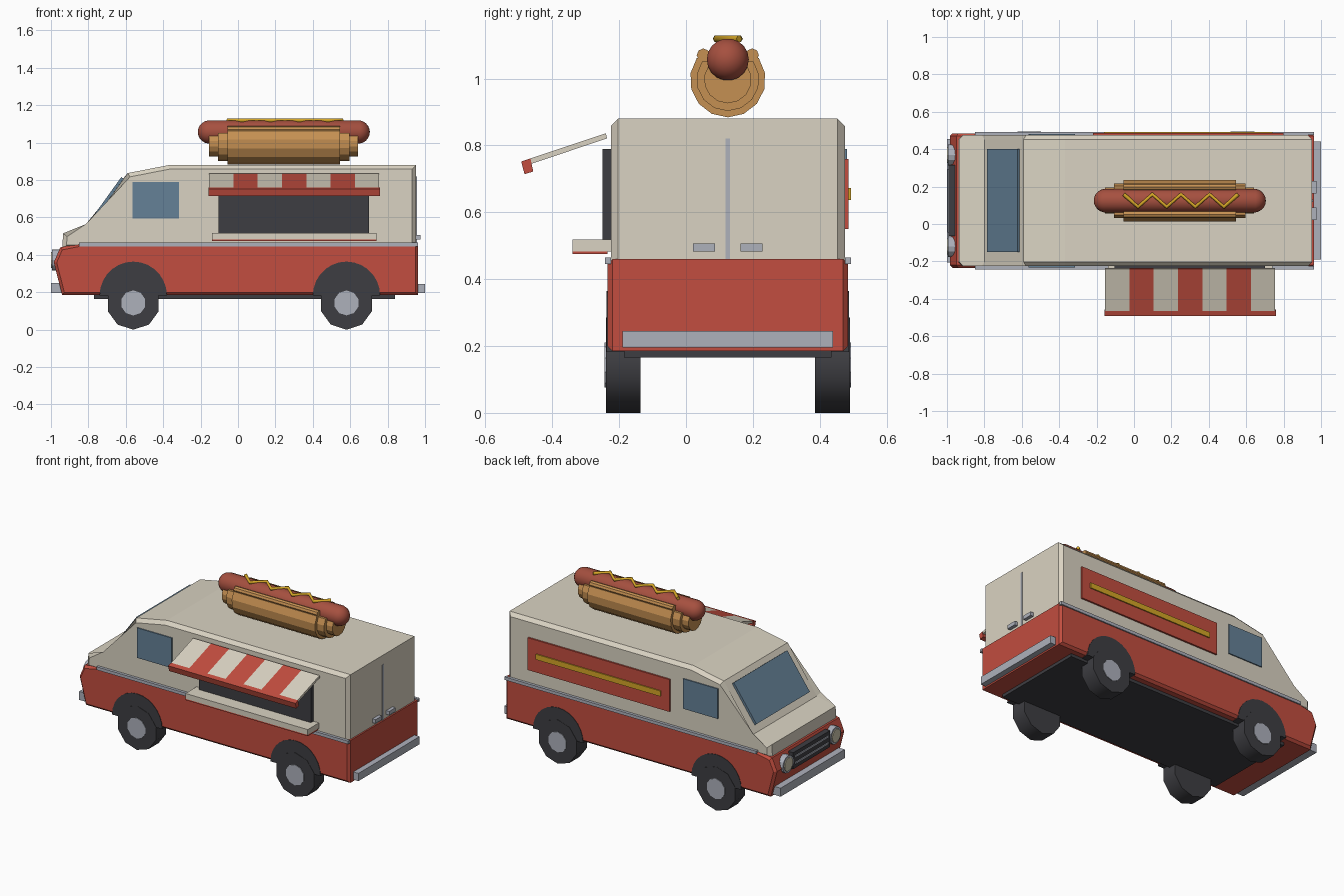
import bpy, bmesh
from math import radians, sin, cos, pi
from mathutils import Matrix

if "Cube" in bpy.data.objects:
    bpy.data.objects.remove(bpy.data.objects["Cube"])

MID = 0.125  # centre line of the truck in y


def material(name, r, g, b):
    m = bpy.data.materials.new(name)
    m.diffuse_color = (r, g, b, 1)
    m.use_nodes = True
    m.node_tree.nodes["Principled BSDF"].inputs["Base Color"].default_value = m.diffuse_color
    return m


red = material("red", .54, .075, .05)
cream = material("cream", .70, .65, .54)
dark = material("dark", .048, .048, .055)
chrome = material("chrome", .42, .44, .50)
glass = material("glass", .13, .22, .31)
bread = material("bread", .56, .28, .085)
meat = material("meat", .38, .08, .05)
yellow = material("yellow", .66, .38, .02)
lens = material("lens", .62, .58, .42)


def finish(name, bm, mat, smooth=False):
    bmesh.ops.recalc_face_normals(bm, faces=bm.faces[:])
    me = bpy.data.meshes.new(name)
    bm.to_mesh(me)
    bm.free()
    me.materials.append(mat)
    ob = bpy.data.objects.new(name, me)
    bpy.context.collection.objects.link(ob)
    if smooth:
        bpy.ops.object.select_all(action='DESELECT')
        ob.select_set(True)
        bpy.context.view_layer.objects.active = ob
        bpy.ops.object.shade_smooth_by_angle(angle=radians(40))
    return ob


def prism(name, pts, a, b, mat, axis='y', rim=0):
    """Extrude an xz profile along y (or a yz profile along x); rim chamfers both ends."""
    bm = bmesh.new()
    put = (lambda p, t: (p[0], t, p[1])) if axis == 'y' else (lambda p, t: (t, p[0], p[1]))
    ends = [[bm.verts.new(put(p, t)) for p in pts] for t in (a, b)]
    for e in ends:
        bm.faces.new(e)
    n = len(pts)
    for i in range(n):
        j = (i + 1) % n
        bm.faces.new((ends[0][i], ends[0][j], ends[1][j], ends[1][i]))
    if rim:
        edges = [e for e in bm.edges if abs(e.verts[0].co.y - e.verts[1].co.y) < 1e-5]
        bmesh.ops.bevel(bm, geom=edges, offset=rim, segments=1, affect='EDGES')
    return finish(name, bm, mat)


def box(name, x0, x1, y0, y1, z0, z1, mat):
    return prism(name, [(x0, z0), (x1, z0), (x1, z1), (x0, z1)], y0, y1, mat)


def disc(name, c, r, depth, axis, mat, segs, smooth=False):
    bm = bmesh.new()
    rot = Matrix.Rotation(pi / 2, 4, 'X' if axis == 'y' else 'Y')
    bmesh.ops.create_cone(bm, cap_ends=True, segments=segs, radius1=r, radius2=r,
                          depth=depth, matrix=Matrix.Translation(c) @ rot)
    return finish(name, bm, mat, smooth)


# body
prism("lower_body", [(-.94, .185), (-.985, .36), (-.95, .44), (-.85, .46), (.963, .46), (.963, .185)],
      MID - .36, MID + .36, red, rim=.015)
prism("upper_body", [(-.94, .43), (-.935, .515), (-.80, .545), (-.59, .837), (-.37, .88),
                     (.953, .88), (.953, .43)], MID - .35, MID + .35, cream, rim=.022)
box("chassis", -.77, .84, MID - .31, MID + .31, .165, .19, dark)

# windshield, a thin slab on the sloping front
dx, dz = -.012, .009
prism("windshield", [(-.775, .58), (-.612, .807), (-.612 + dx, .807 + dz), (-.775 + dx, .58 + dz)],
      MID - .275, MID + .275, glass)

# parts on both sides
for s, side in ((-1, "left"), (1, "right")):
    def span(a, b):
        return sorted((MID + s * a, MID + s * b))
    box("belt_trim_" + side, -.85, .963, *span(.35, .368), .445, .465, chrome)
    box("cab_window_" + side, -.565, -.315, *span(.34, .357), .595, .79, glass)
    for x, end in ((-.56, "front"), (.58, "rear")):
        arch = [(x + .18 * cos(i * pi / 14), .182 + .182 * sin(i * pi / 14)) for i in range(15)]
        prism(f"wheel_arch_{end}_{side}", arch, *span(.24, .363), dark)
        disc(f"tyre_{end}_{side}", (x, MID + s * .313, .143), .143, .104, 'y', dark, 10, True)
        disc(f"hub_{end}_{side}", (x, MID + s * .345, .143), .067, .048, 'y', chrome, 10)
    # headlights and door handles
    y = MID + s * .245
    disc("headlight_ring_" + side, (-.975, y, .372), .056, .04, 'x', chrome, 12)
    disc("headlight_lens_" + side, (-.98, y, .372), .043, .04, 'x', lens, 12)
    box("door_handle_" + side, .945, .975, *span(.038, .104), .482, .507, chrome)

# front and rear details
box("grille", -.992, -.95, MID - .19, MID + .19, .318, .425, dark)
for i, z in enumerate((.345, .388)):
    box(f"grille_bar_{i}", -.998, -.98, MID - .17, MID + .17, z, z + .012, chrome)
box("front_bumper", -1.0, -.93, MID - .33, MID + .33, .195, .25, chrome)
box("rear_bumper", .95, 1.0, MID - .315, MID + .315, .195, .245, chrome)
box("door_seam", .945, .957, MID - .007, MID + .007, .46, .82, chrome)

# side sign
box("side_sign", -.22, .80, .465, .486, .55, .76, red)
box("side_sign_stripe", -.16, .74, .48, .493, .637, .672, yellow)

# serving hatch and counter
box("serving_hatch", -.105, .70, -.25, -.21, .50, .79, dark)
box("counter", -.14, .74, -.34, -.22, .483, .518, cream)
box("counter_trim", -.14, .74, -.34, -.235, .475, .483, red)

# striped awning
slope = [(-.24, .836), (-.474, .758), (-.469, .743), (-.236, .821)]
for i in range(7):
    x = -.155 + i * .13
    prism(f"awning_stripe_{i}", slope, x, x + .13, red if i % 2 else cream, axis='x')
prism("awning_valance", [(-.493, .752), (-.465, .761), (-.457, .722), (-.483, .714)],
      -.158, .758, red, axis='x')

# bun: stepped open arcs, with a rolled lip on each side
for name, r, x0, x1 in (("bun_middle", .113, -.055, .545), ("bun_step", .094, -.108, .597),
                        ("bun_tip", .071, -.155, .642)):
    arc = [radians(-215 + 25 * i) for i in range(11)]
    prism(name, [(MID + r * cos(a), .997 + r * sin(a)) for a in arc], x0, x1, bread, axis='x')
for s in (-1, 1):
    disc("bun_lip_" + ("left" if s < 0 else "right"), (.245, MID + s * .073, 1.07), .02, .6, 'x', bread, 8)

# sausage: a sphere pulled apart into a capsule
bm = bmesh.new()
bmesh.ops.create_uvsphere(bm, u_segments=18, v_segments=11, radius=.0635,
                          matrix=Matrix.Rotation(pi / 2, 4, 'Y'))
for v in bm.verts:
    v.co.x += .3965 if v.co.x > 0 else -.3965
bmesh.ops.translate(bm, verts=bm.verts[:], vec=(.245, MID, 1.057))
finish("sausage", bm, meat, True)

# mustard zigzag
cu = bpy.data.curves.new("mustard", 'CURVE')
cu.dimensions = '3D'
cu.bevel_depth = .011
cu.bevel_resolution = 1
cu.use_fill_caps = True
sp = cu.splines.new('POLY')
sp.points.add(8)
for i, p in enumerate(sp.points):
    p.co = (-.055 + i * .0765, MID + (.034 if i % 2 == 0 else -.034), 1.119, 1)
cu.materials.append(yellow)
bpy.context.collection.objects.link(bpy.data.objects.new("mustard", cu))
